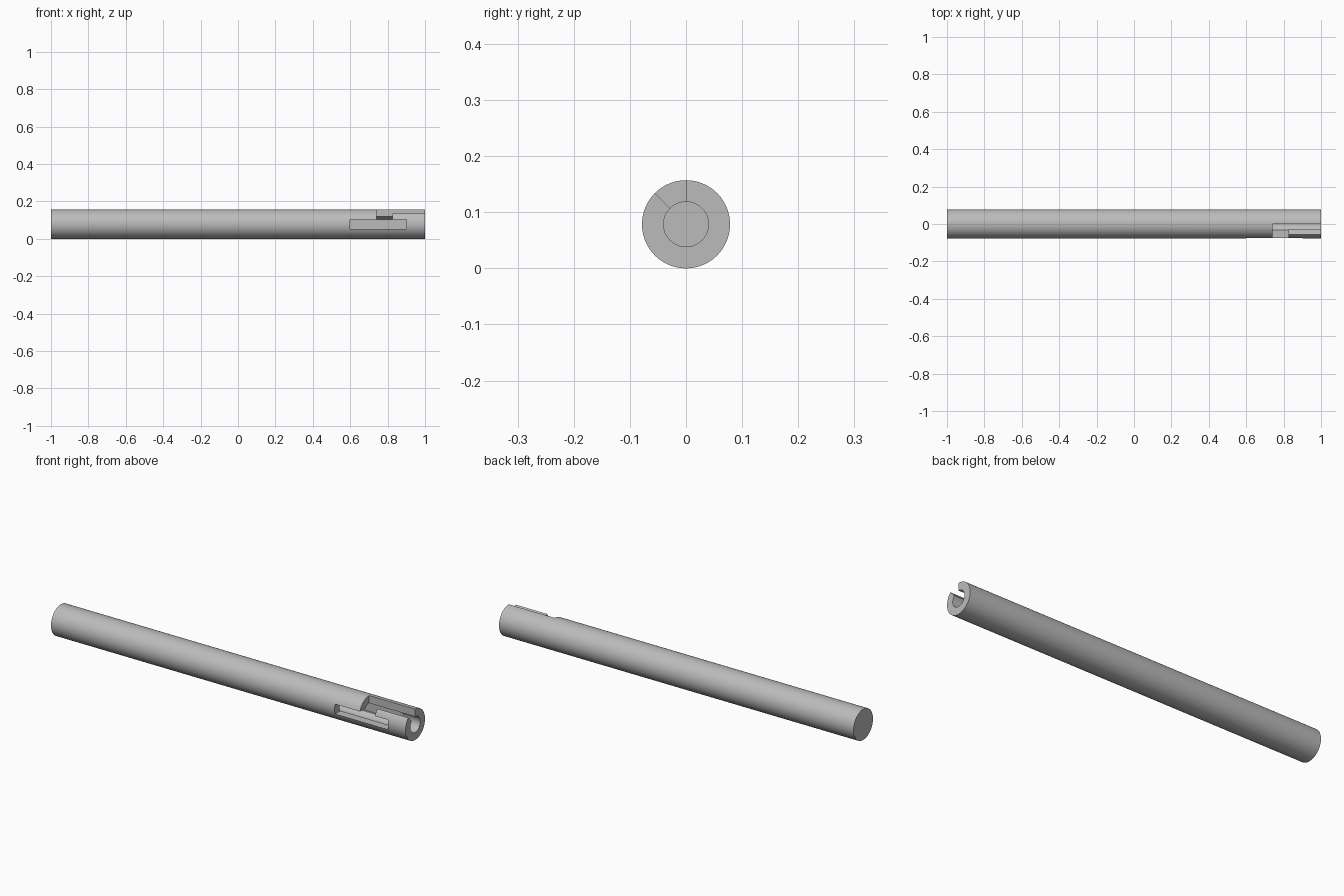
import bpy, bmesh
from math import sin, cos, radians, pi

if "Cube" in bpy.data.objects:
    bpy.data.objects.remove(bpy.data.objects["Cube"], do_unlink=True)

R, BORE = 0.0785, 0.04

steel = bpy.data.materials.new("light_grey_metal")
steel.use_nodes = True
grey = (0.5, 0.5, 0.5, 1)
steel.diffuse_color = grey
steel.node_tree.nodes["Principled BSDF"].inputs["Base Color"].default_value = grey


def prism(name, profile, x0, x1):
    """Extrude a (y, z) profile along x; z is measured from the shaft axis."""
    bm = bmesh.new()
    face = bm.faces.new([bm.verts.new((x0, y, z + R)) for y, z in profile])
    ext = bmesh.ops.extrude_face_region(bm, geom=[face])
    moved = [v for v in ext["geom"] if isinstance(v, bmesh.types.BMVert)]
    bmesh.ops.translate(bm, verts=moved, vec=(x1 - x0, 0, 0))
    bmesh.ops.recalc_face_normals(bm, faces=bm.faces)
    mesh = bpy.data.meshes.new(name)
    bm.to_mesh(mesh)
    bm.free()
    mesh.materials.append(steel)
    obj = bpy.data.objects.new(name, mesh)
    bpy.context.collection.objects.link(obj)
    return obj


def circle(r, n):
    return [(r * cos(2 * pi * i / n), r * sin(2 * pi * i / n)) for i in range(n)]


def sector(end):
    """Wedge from the top round towards the front, wider than the shaft."""
    arc = [90 + (end - 90) * i / 6 for i in range(7)]
    return [(0, 0)] + [(0.12 * cos(radians(a)), 0.12 * sin(radians(a))) for a in arc]


shaft = prism("shaft", circle(R, 96), -1, 1)

# Blind bore, entry channel, turning notch and locking slot
cutters = [
    prism("bore_cutter", circle(BORE, 64), 0.55, 1.1),
    prism("channel_cutter", sector(135), 0.78, 1.1),
    prism("notch_cutter", sector(168), 0.74, 0.825),
    prism("slot_cutter", [(-0.12, -0.025), (0.041, -0.025),
                          (0.041, 0.025), (-0.12, 0.025)], 0.6, 0.9),
]
bpy.context.view_layer.objects.active = shaft
shaft.select_set(True)
for cutter in cutters:
    mod = shaft.modifiers.new(cutter.name, "BOOLEAN")
    mod.operation, mod.solver, mod.object = "DIFFERENCE", "EXACT", cutter
    bpy.ops.object.modifier_apply(modifier=mod.name)
    bpy.data.objects.remove(cutter, do_unlink=True)

bpy.ops.object.shade_smooth_by_angle(angle=radians(30))
